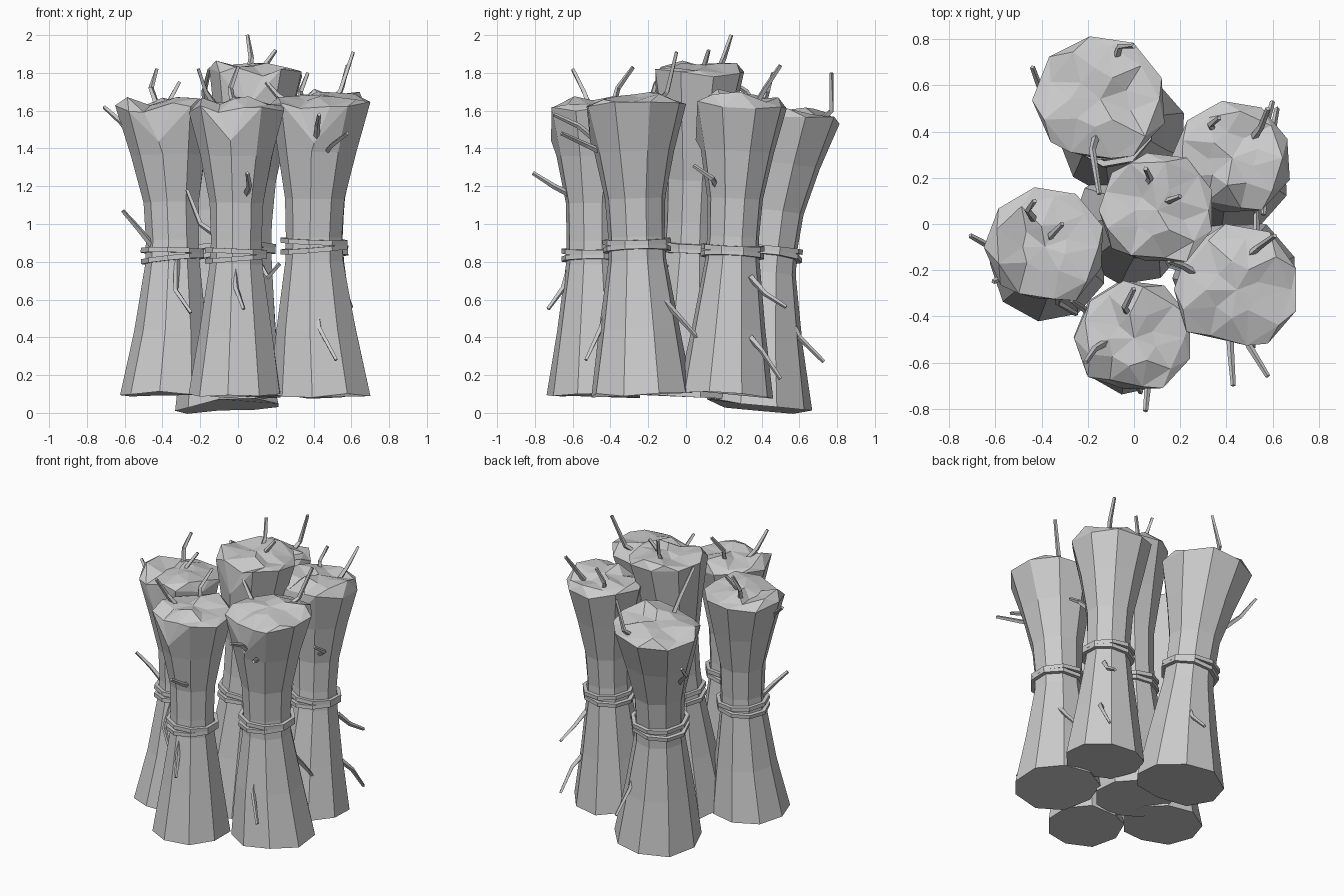
import bpy
import bmesh
import random
from math import sin, cos, pi, radians
from mathutils import Vector, Matrix

random.seed(4)
SIDES = 9

default_cube = bpy.data.objects.get("Cube")
if default_cube:
    bpy.data.objects.remove(default_cube, do_unlink=True)

# One plain grey for everything
grey = bpy.data.materials.new("straw grey")
grey.use_nodes = True
COLOUR = (0.6, 0.6, 0.6, 1)
grey.diffuse_color = COLOUR
grey.node_tree.nodes["Principled BSDF"].inputs["Base Color"].default_value = COLOUR


def finish(name, bm):
    """Turn a bmesh into a flat-shaded object with the shared material."""
    bmesh.ops.recalc_face_normals(bm, faces=bm.faces)
    mesh = bpy.data.meshes.new(name)
    bm.to_mesh(mesh)
    bm.free()
    mesh.materials.append(grey)
    obj = bpy.data.objects.new(name, mesh)
    bpy.context.collection.objects.link(obj)
    return obj


def bridge(bm, lower, upper, split=False):
    """Join two rings of equal length with quads, or with triangles."""
    count = len(lower)
    for i in range(count):
        j = (i + 1) % count
        if split:
            bm.faces.new((lower[i], lower[j], upper[i]))
            bm.faces.new((lower[j], upper[j], upper[i]))
        else:
            bm.faces.new((lower[i], lower[j], upper[j], upper[i]))


def circle(radius, z, count=SIDES, phase=0.0, wobble=0.0, bump=0.0):
    points = []
    for i in range(count):
        angle = 2 * pi * (i + phase) / count
        r = radius * (1 + random.uniform(-wobble, wobble))
        height = z + random.uniform(-bump, bump)
        points.append(Vector((r * cos(angle), r * sin(angle), height)))
    return points


def make_body(name, frame, length, radius, sway):
    """Flared stalk bundle with a narrow waist and a crumpled top."""
    bm = bmesh.new()

    def add(points):
        return [bm.verts.new(frame @ p) for p in points]

    # Lower flare, waist, upper flare: (height fraction, radius fraction)
    profile = [(0, 1.02), (0.22, 0.8), (0.45, 0.59), (0.53, 0.57), (0.66, 0.6), (0.82, 0.8)]
    rings = []
    for t, r in profile:
        bump = 0.015 if t == 0 else 0
        ring = circle(radius * r, length * t, phase=-0.5, wobble=0.02, bump=bump)
        rings.append(add([p + sway * sin(pi * t) for p in ring]))

    # Rim with one deep notch facing the front
    rim = circle(radius * 1.04, length * 0.98, phase=-0.5, wobble=0.035, bump=0.025)
    notch = 7
    rim[notch].z -= 0.18
    rim[notch].xy *= 0.85
    rings.append(add(rim))
    for lower, upper in zip(rings, rings[1:]):
        bridge(bm, lower, upper)
    bm.faces.new(list(reversed(rings[0])))

    # Crumpled crown
    shoulder = circle(radius * 0.88, length + 0.005, wobble=0.07, bump=0.03)
    for i in (notch - 1, notch):
        shoulder[i].z -= 0.04
    inner = circle(radius * 0.42, length + 0.01, phase=0.5, wobble=0.2, bump=0.03)
    crown = [rings[-1], add(shoulder), add(inner)]
    bridge(bm, crown[0], crown[1], split=True)
    bridge(bm, crown[1], crown[2], split=True)
    centre = bm.verts.new(frame @ Vector((0, 0, length + 0.015)))
    for i in range(SIDES):
        bm.faces.new((crown[2][i], crown[2][(i + 1) % SIDES], centre))
    finish(name, bm)


def make_twine(name, frame, height, radius, tilt):
    """Faceted hoop with a square section."""
    bm = bmesh.new()
    turn = Matrix.Translation((0, 0, height)) @ Matrix.Rotation(radians(tilt), 4, "Y")
    section = [(0, -1), (1, -1), (1, 1), (0, 1)]
    loops = []
    for out, up in section:
        points = circle(radius + out * 0.025, up * 0.013, phase=-0.5)
        loops.append([bm.verts.new(frame @ turn @ p) for p in points])
    for i in range(len(loops)):
        bridge(bm, loops[i - 1], loops[i])
    finish(name, bm)


def make_twig(name, path, width=0.018):
    """Bent, tapered square stem through the given points."""
    bm = bmesh.new()
    points = [Vector(p) for p in path]
    rings = []
    for i, p in enumerate(points):
        along = points[min(i + 1, len(points) - 1)] - points[max(i - 1, 0)]
        turn = along.to_track_quat("Z", "Y")
        half = width * (1 - 0.2 * i)
        rings.append([bm.verts.new(p + turn @ q) for q in circle(half, 0, count=4)])
    for lower, upper in zip(rings, rings[1:]):
        bridge(bm, lower, upper)
    bm.faces.new(rings[0])
    bm.faces.new(rings[-1])
    finish(name, bm)


def make_sheaf(name, foot, top, twigs, radius=0.255, waist=0.475, sway=(0, 0, 0)):
    foot, top, sway = Vector(foot), Vector(top), Vector(sway)
    axis = top - foot
    lean = Vector((0, 0, 1)).rotation_difference(axis)
    frame = Matrix.Translation(foot) @ lean.to_matrix().to_4x4()
    length = axis.length
    make_body(name + "_sheaf", frame, length, radius, sway)
    hoop = radius * 0.59
    middle = frame @ Matrix.Translation(sway)
    make_twine(name + "_lower_twine", middle, length * waist - 0.01, hoop, -5)
    make_twine(name + "_upper_twine", middle, length * waist + 0.03, hoop, 2)
    for i, path in enumerate(twigs):
        make_twig(f"{name}_twig_{i + 1}", path)


# Six leaning sheaves, each with its stray twigs
make_sheaf("back", (-0.05, 0.385, 0.035), (-0.145, 0.54, 1.59), [
    [(-0.1, 0.66, 1.5), (-0.06, 0.77, 1.6), (0, 0.77, 1.8)],
    [(-0.16, 0.4, 1.55), (-0.18, 0.32, 1.7), (-0.15, 0.13, 1.82)],
    [(-0.3, 0.5, 1.2), (-0.4, 0.57, 1.3), (-0.44, 0.68, 1.4)],
    [(0, 0.5, 0.6), (0.02, 0.6, 0.4), (0.03, 0.73, 0.27)],
], radius=0.278, waist=0.515, sway=(0, -0.035, 0))

make_sheaf("middle", (-0.015, -0.01, 0.09), (0.1, 0.06, 1.83), [
    [(0.05, 0.15, 1.75), (0.07, 0.2, 1.88), (0.05, 0.24, 2)],
    [(0.12, 0.1, 1.78), (0.15, 0.1, 1.85), (0.2, 0.12, 1.92)],
    [(0.12, -0.1, 0.78), (0.16, -0.18, 0.72), (0.22, -0.2, 0.79)],
], radius=0.25, waist=0.445)

make_sheaf("right", (-0.37, -0.17, 0.09), (-0.385, -0.1, 1.64), [
    [(-0.42, 0, 1.6), (-0.46, 0.06, 1.72), (-0.43, 0.1, 1.82)],
    [(-0.37, -0.1, 1.58), (-0.36, -0.05, 1.66), (-0.31, 0, 1.75)],
    [(-0.55, -0.12, 1.45), (-0.62, -0.1, 1.54), (-0.71, -0.05, 1.62)],
    [(-0.44, -0.18, 0.87), (-0.53, -0.21, 0.98), (-0.61, -0.25, 1.07)],
    [(-0.32, -0.25, 0.84), (-0.33, -0.34, 0.65), (-0.25, -0.39, 0.53)],
], radius=0.25, sway=(0.035, 0, 0))

make_sheaf("front", (-0.01, -0.49, 0.09), (0, -0.495, 1.64), [
    [(-0.02, -0.4, 1.58), (-0.04, -0.36, 1.72), (0, -0.28, 1.83)],
    [(-0.1, -0.5, 1.6), (-0.17, -0.54, 1.7), (-0.21, -0.6, 1.82)],
    [(0.04, -0.6, 1.15), (0.06, -0.7, 1.2), (0.05, -0.81, 1.27)],
    [(-0.02, -0.6, 0.82), (-0.01, -0.65, 0.66), (0.03, -0.73, 0.55)],
    [(-0.1, -0.42, 0.93), (-0.2, -0.38, 1), (-0.27, -0.33, 1.18)],
], radius=0.245)

make_sheaf("front_left", (0.44, -0.235, 0.1), (0.445, -0.285, 1.67), [
    [(0.42, -0.2, 1.58), (0.54, -0.1, 1.7), (0.61, -0.05, 1.91)],
    [(0.45, -0.4, 1.36), (0.5, -0.53, 1.42), (0.58, -0.66, 1.48)],
    [(0.41, -0.4, 1.38), (0.42, -0.57, 1.52), (0.43, -0.7, 1.58)],
    [(0.4, -0.38, 0.65), (0.43, -0.45, 0.45), (0.52, -0.53, 0.28)],
    [(0.52, -0.12, 0.6), (0.53, -0.03, 0.5), (0.53, 0.06, 0.4)],
    [(0.33, -0.25, 1.6), (0.21, -0.18, 1.68), (0.15, -0.16, 1.75)],
], radius=0.268, waist=0.495, sway=(-0.035, 0, 0))

make_sheaf("back_left", (0.42, 0.21, 0.1), (0.425, 0.285, 1.67), [
    [(0.35, 0.4, 1.6), (0.33, 0.43, 1.7), (0.37, 0.46, 1.8)],
    [(0.5, 0.35, 1.6), (0.55, 0.42, 1.72), (0.58, 0.5, 1.84)],
    [(0.5, 0.16, 1.2), (0.57, 0.14, 1.24), (0.56, 0.04, 1.31)],
    [(0.53, 0.34, 0.72), (0.57, 0.42, 0.63), (0.6, 0.53, 0.56)],
    [(0.56, 0.34, 0.4), (0.6, 0.4, 0.33), (0.62, 0.5, 0.18)],
], radius=0.248)
